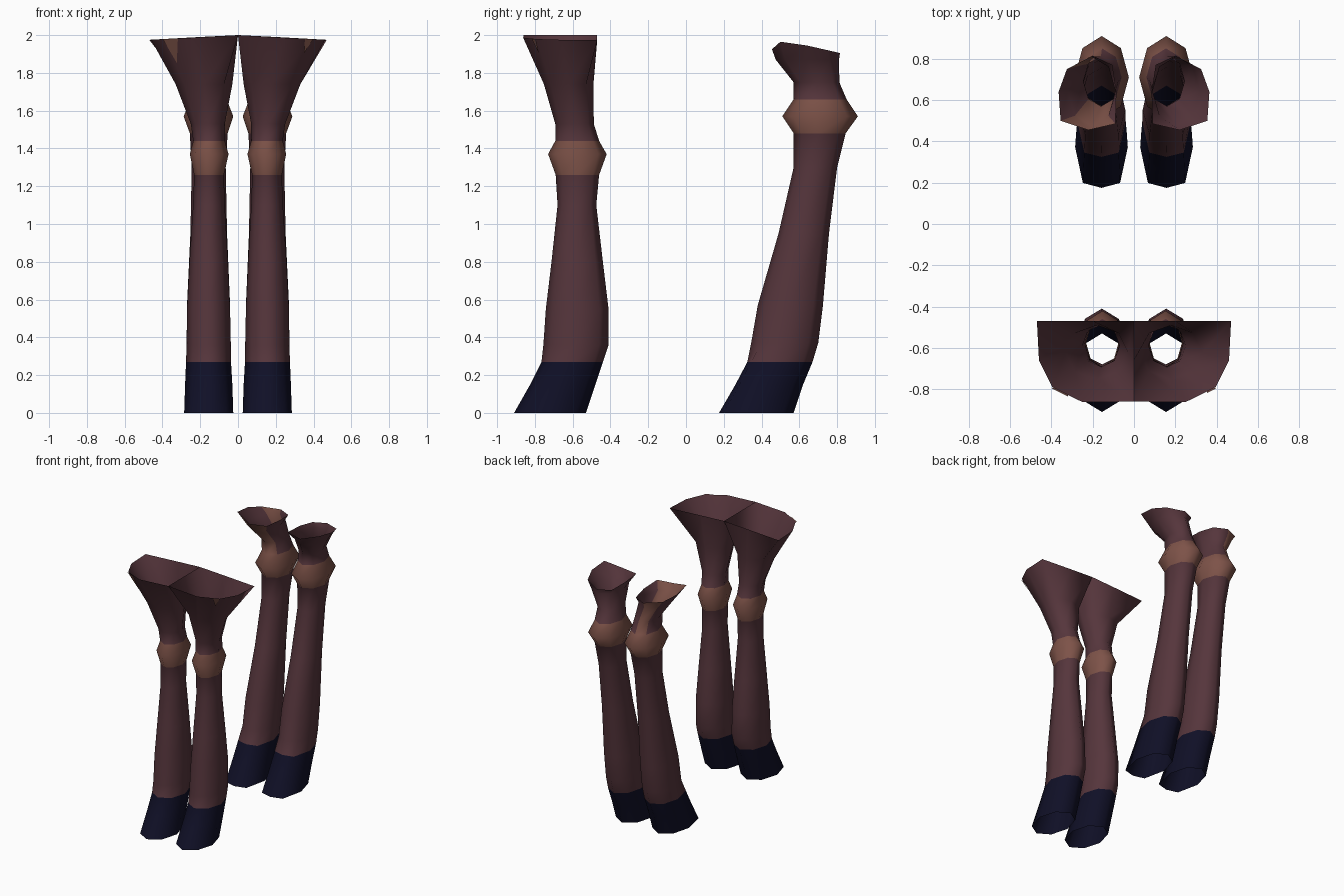
import bpy, bmesh, math
from mathutils import Vector


def material(name, rgb):
    m = bpy.data.materials.new(name)
    m.diffuse_color = (*rgb, 1)
    return m


MATS = [material("plum_hide", (0.092, 0.036, 0.045)),
        material("brown_joint", (0.205, 0.085, 0.065)),
        material("navy_hoof", (0.005, 0.005, 0.020))]
HIDE, JOINT, HOOF = 0, 1, 2

# Leg rings: z, front y, back y, inner x, outer x
FRONT = [(0.00, -0.91, -0.53, 0.025, 0.285), (0.15, -0.825, -0.48, 0.03, 0.28),
         (0.27, -0.765, -0.44, 0.037, 0.275), (0.36, -0.755, -0.41, 0.038, 0.272),
         (0.55, -0.742, -0.41, 0.042, 0.27), (0.80, -0.712, -0.44, 0.053, 0.257),
         (1.10, -0.68, -0.475, 0.07, 0.238), (1.26, -0.69, -0.46, 0.075, 0.232),
         (1.37, -0.73, -0.42, 0.05, 0.255), (1.44, -0.692, -0.46, 0.07, 0.237),
         (1.53, -0.692, -0.488, 0.07, 0.25), (1.74, -0.752, -0.49, 0.03, 0.33)]
BACK = [(0.00, 0.175, 0.57, 0.03, 0.285), (0.15, 0.262, 0.62, 0.035, 0.28),
        (0.27, 0.325, 0.67, 0.04, 0.275), (0.37, 0.345, 0.70, 0.04, 0.272),
        (0.57, 0.38, 0.725, 0.042, 0.27), (0.95, 0.49, 0.757, 0.058, 0.252),
        (1.30, 0.57, 0.80, 0.065, 0.245), (1.48, 0.57, 0.845, 0.055, 0.255),
        (1.57, 0.51, 0.91, 0.025, 0.288), (1.66, 0.57, 0.85, 0.06, 0.25),
        (1.75, 0.57, 0.812, 0.075, 0.245), (1.87, 0.475, 0.81, 0.09, 0.32)]

# Open flared rims, counter-clockwise from the outer side
FRONT_RIM = [(0.46, -0.66, 1.975), (0.47, -0.47, 1.975), (0.2, -0.47, 1.99), (0, -0.47, 2.0),
             (0, -0.66, 2.0), (0, -0.86, 2.0), (0.25, -0.862, 1.986), (0.395, -0.79, 1.979)]
BACK_RIM = [(0.365, 0.64, 1.945), (0.325, 0.75, 1.92), (0.2, 0.815, 1.905), (0.105, 0.77, 1.905),
            (0.085, 0.64, 1.92), (0.09, 0.485, 1.93), (0.22, 0.455, 1.925), (0.355, 0.50, 1.965)]


def octagon(z, y0, y1, x0, x1, toe):
    """Eight-sided ring; toe above 0.71 squares off the front."""
    pts = []
    for k in range(8):
        c, s = math.cos(k * math.pi / 4), math.sin(k * math.pi / 4)
        if k in (5, 7):
            s = -toe
        pts.append(((x0 + x1) / 2 + c * (x1 - x0) / 2, (y0 + y1) / 2 + s * (y1 - y0) / 2, z))
    return pts


def finish(name, bm):
    me = bpy.data.meshes.new(name)
    bm.to_mesh(me)
    bm.free()
    for m in MATS:
        me.materials.append(m)
    ob = bpy.data.objects.new(name, me)
    bpy.context.collection.objects.link(ob)
    return ob


def leg(name, rings, rim, side, joint_rows, toe, patch_cols=()):
    loops = [octagon(*r, toe if r[0] < 0.3 else 0.707) for r in rings] + [rim]
    bm = bmesh.new()
    vs = [[bm.verts.new((side * x, y, z)) for x, y, z in lp] for lp in loops]
    for r in range(len(vs) - 1):
        for k in range(8):
            n = (k + 1) % 8
            quad = [vs[r][k], vs[r][n], vs[r + 1][n], vs[r + 1][k]]
            f = bm.faces.new(quad if side > 0 else quad[::-1])
            f.smooth = True
            if r < 2:
                f.material_index = HOOF
            elif r in joint_rows or (r > max(joint_rows) and k in patch_cols):
                f.material_index = JOINT
    finish(name, bm)


def rim_patch(name, side, along, down):
    """Small brown marking at the outer front corner of the front rim."""
    a, b = Vector(FRONT_RIM[7]), Vector(FRONT_RIM[6])
    low = Vector(octagon(*FRONT[-1], 0.707)[7])
    pts = [a, a.lerp(b, along), a.lerp(low, down).lerp(b, along * 0.5 * (1 - down))]
    bm = bmesh.new()
    vs = [bm.verts.new((side * (p.x + 0.003), p.y - 0.006, p.z)) for p in pts]
    f = bm.faces.new(vs if side < 0 else vs[::-1])
    f.material_index = JOINT
    finish(name, bm)


for side, tag in ((1, "right"), (-1, "left")):
    leg("front_leg_" + tag, FRONT, FRONT_RIM, side, (7, 8), 0.707)
    # the left back thigh carries brown markings
    leg("back_leg_" + tag, BACK, BACK_RIM, side, (7, 8), 0.88,
        (1, 5, 6) if side < 0 else ())
    rim_patch("rim_marking_" + tag, side, 0.55 if side < 0 else 0.3, 0.6 if side < 0 else 0.35)
